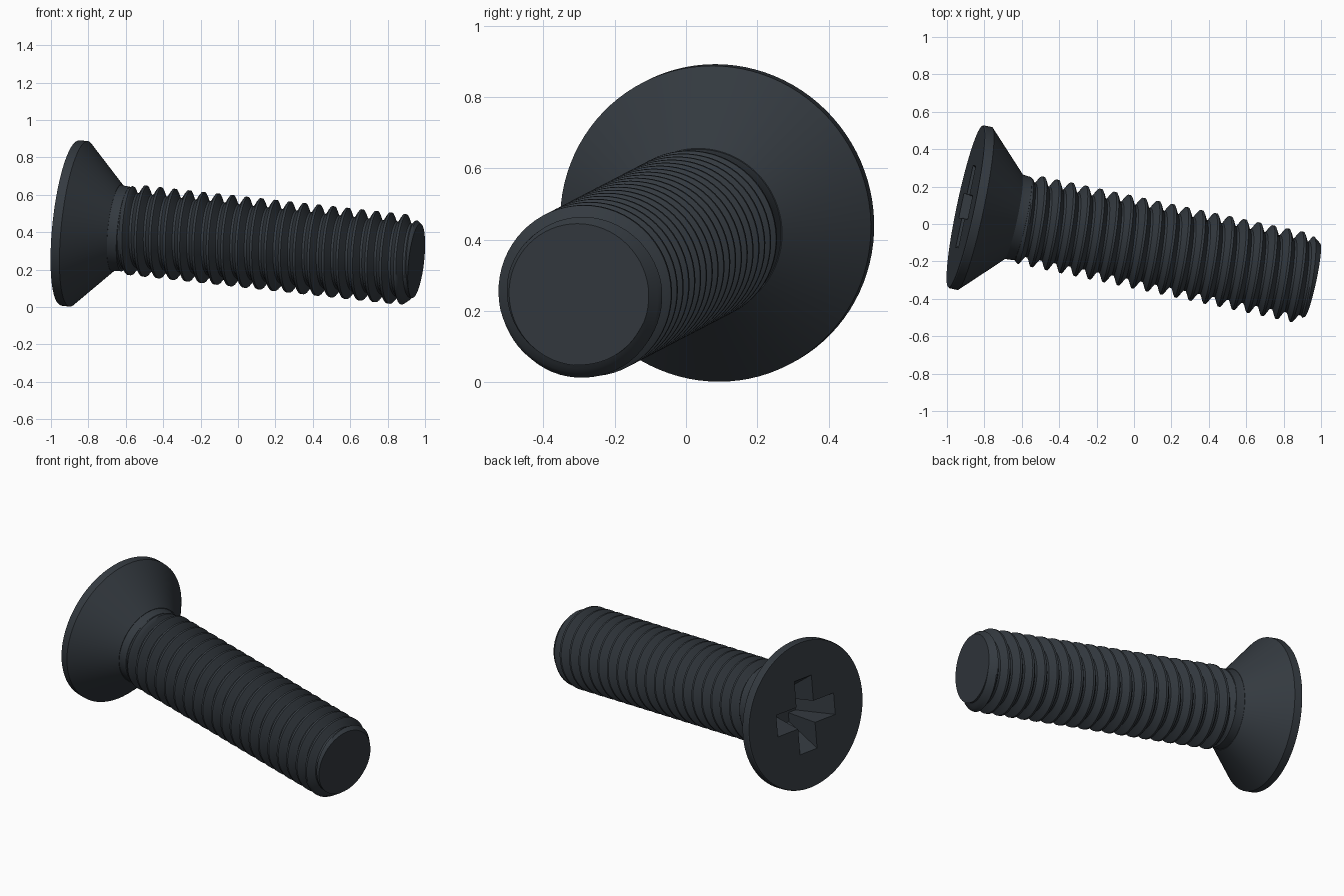
import bpy, bmesh, math
from mathutils import Matrix, Vector

cube = bpy.data.objects.get("Cube")
if cube:
    bpy.data.objects.remove(cube)

# Screw axis frame: local z runs from the head face to the tip, local x points up
origin = Vector((-0.9, 0.093, 0.45))
axis = Vector((1, -0.212, -0.11)).normalized()
up = (Vector((0, 0, 1)) - axis.z * axis).normalized()
side = axis.cross(up)
FRAME = Matrix((up, side, axis)).transposed().to_4x4()
FRAME.translation = origin

HEAD_R, NECK_R, CREST_R, ROOT_R, TIP_R = 0.445, 0.235, 0.243, 0.198, 0.2
NECK_T, THREAD_T, TIP_T = 0.26, 0.31, 1.906
PITCH, CREST_T = 0.0792, 1.82

steel = bpy.data.materials.new("dark blued steel")
steel.use_nodes = True
COLOUR = (0.034, 0.042, 0.051, 1)
steel.diffuse_color = COLOUR
steel.node_tree.nodes["Principled BSDF"].inputs["Base Color"].default_value = COLOUR


def make_object(name, bm):
    bmesh.ops.recalc_face_normals(bm, faces=bm.faces)
    mesh = bpy.data.meshes.new(name)
    bm.to_mesh(mesh)
    bm.free()
    mesh.materials.append(steel)
    obj = bpy.data.objects.new(name, mesh)
    obj.matrix_world = FRAME
    bpy.context.collection.objects.link(obj)
    return obj


def select_only(obj):
    bpy.ops.object.select_all(action='DESELECT')
    obj.select_set(True)
    bpy.context.view_layer.objects.active = obj


def loft(bm, rings, cap_start=True, cap_end=True):
    rows = [[bm.verts.new(p) for p in ring] for ring in rings]
    for a, b in zip(rows, rows[1:]):
        n = len(a)
        for i in range(n):
            bm.faces.new((a[i], a[(i + 1) % n], b[(i + 1) % n], b[i]))
    if cap_start:
        bm.faces.new(rows[0])
    if cap_end:
        bm.faces.new(rows[-1])


def circle(r, t, n):
    return [(r * math.cos(2 * math.pi * i / n), r * math.sin(2 * math.pi * i / n), t)
            for i in range(n)]


# Countersunk head
bm = bmesh.new()
loft(bm, [circle(r, t, 96) for r, t in
          ((HEAD_R - 0.004, 0), (HEAD_R, 0.006), (HEAD_R, 0.05), (NECK_R, NECK_T))])
head = make_object("countersunk_head", bm)


# Cross recess, cut by two tapered blades
def rectangle(a, b, t):
    return [(a, b, t), (-a, b, t), (-a, -b, t), (a, -b, t)]


for turn in (0, 1):
    bm = bmesh.new()
    loft(bm, [rectangle(0.23, 0.067, -0.01), rectangle(0.1, 0.045, 0.2)])
    bmesh.ops.rotate(bm, verts=bm.verts, cent=(0, 0, 0),
                     matrix=Matrix.Rotation(turn * math.pi / 2, 3, 'Z'))
    cutter = make_object("recess_cutter", bm)
    cutter.hide_render = True
    select_only(head)
    cut = head.modifiers.new("recess", 'BOOLEAN')
    cut.operation = 'DIFFERENCE'
    cut.solver = 'EXACT'
    cut.object = cutter
    bpy.ops.object.modifier_apply(modifier=cut.name)
    bpy.data.objects.remove(cutter)


# Threaded shank: rows follow the helix and are clamped at both ends
def thread_radius(t, phase):
    d = abs((phase + 0.5) % 1 - 0.5)
    wave = min(1, max(0, (0.42 - d) / 0.34))
    wave = 0.6 * wave + 0.4 * wave * wave * (3 - 2 * wave)
    r = ROOT_R + (CREST_R - ROOT_R) * wave
    runout = min(1, max(0, (t - THREAD_T) / 0.03))
    r = NECK_R - 0.01 + (r - NECK_R + 0.01) * runout
    return min(r, TIP_R + (TIP_T - t) * 0.75)


SEGMENTS = 64
SAMPLES = (0, 0.08, 0.19, 0.31, 0.42, 0.58, 0.69, 0.81, 0.92)
turns = math.ceil(TIP_T / PITCH)
rings = []
for k in range(-turns - 1, 2):
    for s in SAMPLES:
        ring = []
        for i in range(SEGMENTS):
            angle = 2 * math.pi * i / SEGMENTS
            t = CREST_T + PITCH * (k + s + i / SEGMENTS)
            t = min(TIP_T, max(THREAD_T - 0.01, t))
            phase = (t - CREST_T) / PITCH - i / SEGMENTS
            r = thread_radius(t, phase)
            ring.append((r * math.cos(angle), r * math.sin(angle), t))
        rings.append(ring)

# The seam joins the end of one turn to the start of the next
bm = bmesh.new()
rows = [[bm.verts.new(p) for p in ring] for ring in rings]
step = len(SAMPLES)
for j in range(len(rows) - 1):
    for i in range(SEGMENTS):
        if i < SEGMENTS - 1:
            quad = (rows[j][i], rows[j][i + 1], rows[j + 1][i + 1], rows[j + 1][i])
        elif j + step + 1 < len(rows):
            quad = (rows[j][i], rows[j + step][0], rows[j + step + 1][0], rows[j + 1][i])
        else:
            continue
        bm.faces.new(quad)
bmesh.ops.remove_doubles(bm, verts=bm.verts, dist=0.00005)
bmesh.ops.holes_fill(bm, edges=[e for e in bm.edges if e.is_boundary], sides=0)
shank = make_object("threaded_shank", bm)

# Neck collar blending the head into the thread
bm = bmesh.new()
loft(bm, [circle(r, t, 96) for r, t in
          ((NECK_R, NECK_T - 0.01), (NECK_R - 0.005, NECK_T + 0.01),
           (NECK_R - 0.008, THREAD_T), (ROOT_R, THREAD_T + 0.02))])
neck = make_object("neck_collar", bm)

for obj in (head, shank, neck):
    select_only(obj)
    bpy.ops.object.shade_smooth_by_angle(angle=math.radians(32))
